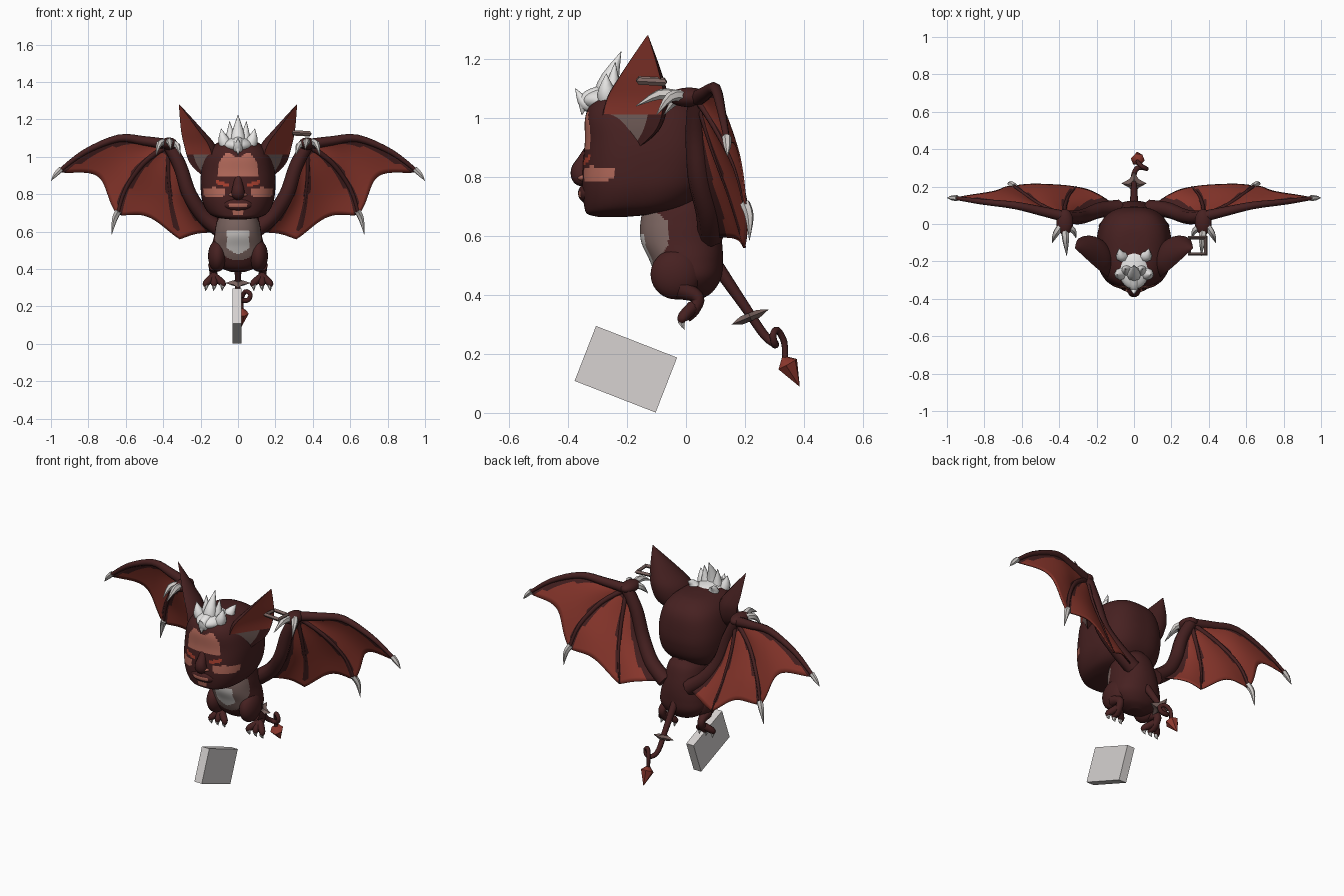
import bpy, bmesh, math
from mathutils import Vector, Matrix

cube = bpy.data.objects.get("Cube")
if cube:
    bpy.data.objects.remove(cube, do_unlink=True)


def colour(name, *rgb):
    m = bpy.data.materials.new(name)
    m.use_nodes = True
    m.diffuse_color = (*rgb, 1)
    m.node_tree.nodes["Principled BSDF"].inputs["Base Color"].default_value = (*rgb, 1)
    return m


HIDE = colour("dark maroon hide", .062, .015, .015)
RED = colour("red membrane", .27, .04, .027)
PINK = colour("pink skin", .46, .145, .105)
BROWN = colour("grey brown skin", .2, .13, .118)
BONE = colour("pale bone", .62, .59, .57)
WHITE = colour("white hair", .82, .81, .8)
EYE = colour("eye red", .4, .05, .028)
GREY = colour("block grey", .68, .65, .64)


def finish(name, bm, mats, rule=None, mirror=False, thick=0, angle=50):
    """Turn a bmesh into a shaded object; rule(centre, normal) picks the material."""
    bmesh.ops.recalc_face_normals(bm, faces=bm.faces)
    if rule:
        for f in bm.faces:
            f.material_index = rule(f.calc_center_median(), f.normal)
    me = bpy.data.meshes.new(name)
    bm.to_mesh(me)
    bm.free()
    for m in mats:
        me.materials.append(m)
    ob = bpy.data.objects.new(name, me)
    bpy.context.collection.objects.link(ob)
    if thick:
        ob.modifiers.new("thickness", 'SOLIDIFY').thickness = thick
    if mirror:
        ob.modifiers.new("mirror", 'MIRROR').use_mirror_merge = False
    bpy.ops.object.select_all(action='DESELECT')
    ob.select_set(True)
    bpy.context.view_layer.objects.active = ob
    bpy.ops.object.shade_smooth_by_angle(angle=math.radians(angle))


def smooth(pts, n):
    """Catmull-Rom resampling of tuples of any length."""
    p = [pts[0]] + list(pts) + [pts[-1]]
    out = []
    for i in range(1, len(p) - 2):
        for k in range(n):
            t = k / n
            out.append(tuple(b + t * ((c - a) + t * (2*a - 5*b + 4*c - d + t * (3*b - a - 3*c + d))) / 2
                             for a, b, c, d in zip(*p[i - 1:i + 3])))
    return out + [tuple(pts[-1])]


def skin(bm, rings, closed=True, index=None):
    """Bridge rows of points; closed rows also get end caps."""
    rows = [[bm.verts.new(p) for p in r] for r in rings]
    n = len(rows[0])
    for i in range(len(rows) - 1):
        for j in range(n if closed else n - 1):
            k = (j + 1) % n
            f = bm.faces.new((rows[i][j], rows[i][k], rows[i + 1][k], rows[i + 1][j]))
            if index:
                f.material_index = index(i, j)
    if closed:
        bm.faces.new(rows[0])
        bm.faces.new(rows[-1])


def tube(bm, pts, n=4, sides=8):
    """Tapered tube through (x, y, z, radius) points."""
    pts = smooth(pts, n)
    pos = [Vector(p[:3]) for p in pts]
    rings, last, side = [], None, None
    for i, p in enumerate(pos):
        t = (pos[min(i + 1, len(pos) - 1)] - pos[max(i - 1, 0)]).normalized()
        if side is None:
            side = t.orthogonal().normalized()
        else:
            side = last.rotation_difference(t) @ side
        up, r, last = t.cross(side), max(pts[i][3], .001), t
        angs = [math.tau * k / sides for k in range(sides)]
        rings.append([p + r * (side * math.cos(a) + up * math.sin(a)) for a in angs])
    skin(bm, rings)


def tubes(name, paths, mat, mirror=False, n=4, sides=8):
    bm = bmesh.new()
    for p in paths:
        tube(bm, p, n, sides)
    finish(name, bm, [mat], mirror=mirror)


def lathe(name, profile, mats, rule, e, n=9, sides=120):
    """Stack of rounded sections given as (z, half width, front y, back y)."""
    rings = []
    for z, w, yf, yb in smooth(profile, n):
        ring = []
        for k in range(sides):
            c, s = math.cos(math.tau * k / sides), math.sin(math.tau * k / sides)
            x, y = (math.copysign(abs(v) ** (2 / e), v) for v in (c, s))
            ring.append((w * x, (yf + yb) / 2 + (yb - yf) / 2 * y, z))
        rings.append(ring)
    bm = bmesh.new()
    skin(bm, rings)
    finish(name, bm, mats, rule)


def blob(name, centre, size, mats, rule=None, mirror=False):
    bm = bmesh.new()
    bmesh.ops.create_uvsphere(bm, u_segments=28, v_segments=18, radius=1,
                              matrix=Matrix.Translation(centre) @ Matrix.Diagonal((*size, 1)))
    finish(name, bm, mats, rule, mirror)


# Head with painted forehead, eyes, cheeks and chin
def face_paint(c, n):
    x, u = abs(c.x), abs(c.x) - .085
    if c.y > -.17:
        return 0
    if abs(u) < .034 and abs(c.z - .857 - .3 * u) < .01:
        return 2
    if x < .105 and .893 < c.z < 1.02 - 6 * max(0, x - .06) ** 1.5 and c.z < .995 + x * .6:
        return 1
    if .07 < x < .185 and .785 + .1 * abs(x - .13) < c.z < .838 - .2 * abs(x - .13):
        return 1
    return int(x < .028 and .69 < c.z < .715)


lathe("head", [(.665, .04, -.30, -.2), (.675, .11, -.335, -.1), (.70, .158, -.345, .0),
               (.76, .19, -.352, .065), (.84, .2, -.35, .09), (.92, .197, -.343, .09),
               (1.0, .178, -.342, .075), (1.05, .145, -.32, .04), (1.083, .09, -.27, -.02),
               (1.093, .02, -.18, -.1)], [HIDE, PINK, EYE], face_paint, 2.6)
tubes("nose_bridge", [[(0, -.32, .9, .02), (0, -.343, .855, .026), (0, -.357, .822, .034),
                       (0, -.35, .8, .036), (0, -.33, .785, .02)]], HIDE, sides=12)
blob("nose_underside", (0, -.34, .797), (.052, .034, .015), [PINK])
blob("muzzle", (0, -.33, .745), (.08, .036, .036), [HIDE, PINK],
     lambda c, n: int(.735 < c.z < .75 and abs(c.x) < .05))

# Cupped ears: dark backs, red hollows, grey lobes
along, out = Vector((.56, .83, 0)), Vector((.83, -.56, 0))
rings = []
for x, y, z, w in smooth([(.165, -.2, .895, .04), (.195, -.19, .965, .11), (.222, -.173, 1.06, .118),
                          (.262, -.155, 1.15, .078), (.315, -.13, 1.28, .002)], 6):
    ring = []
    for k in range(24):
        c, s = math.cos(math.tau * k / 24), math.sin(math.tau * k / 24)
        ring.append(Vector((x, y, z)) + w * (along * c + out * (-.04 * s if s > 0 else .8 * s)))
    rings.append(ring)


def ear_paint(i, j):
    if not 0 < j < 11 or i < 2:
        return 0
    if i < 9:
        return 2 if 3 < j < 11 else 0
    return 1


bm = bmesh.new()
skin(bm, rings, index=ear_paint)
finish("ears", bm, [HIDE, RED, BROWN], mirror=True)

# Square earring on the left ear
bpy.ops.mesh.primitive_torus_add(major_segments=4, minor_segments=4, major_radius=.062, minor_radius=.012,
                                 location=(.34, -.117, 1.125), rotation=(0, .08, math.pi / 4))
bpy.context.object.name = "earring"
bpy.context.object.data.materials.append(BROWN)

# Tuft of hair
blob("hair_base", (0, -.235, 1.06), (.085, .115, .045), [WHITE])
locks = [[(0, -.26, 1.04, .04), (0, -.265, 1.11, .038), (0, -.22, 1.225, .001)],
         [(0, -.29, 1.05, .035), (0, -.34, 1.05, .025), (0, -.375, 1.1, .001)],
         [(0, -.29, 1.08, .03), (0, -.34, 1.06, .024), (0, -.353, 1.01, .001)]]
for s in (-1, 1):
    for x, y, z in ((.045, -.24, 1.19), (.09, -.27, 1.15), (.08, -.13, 1.125)):
        by = -.235 + (y + .235) * .7
        locks.append([(s * x * .6, by, 1.04, .035), (s * x * .85, by - .01, 1.09, .03), (s * x, y, z, .001)])
tubes("hair_spikes", locks, WHITE, n=4)


# Torso with pale belly
def belly(c, n):
    if c.y > -.06 or (c.x / .125) ** 2 + ((c.z - .585) / .14) ** 2 > 1:
        return 0
    return 2 if abs(c.x) < .06 and .475 + abs(c.x) * .6 < c.z < .605 else 1


lathe("torso", [(.385, .04, -.03, .05), (.41, .1, -.07, .09), (.46, .14, -.1, .12), (.52, .14, -.125, .125),
                (.58, .127, -.152, .122), (.64, .117, -.155, .11), (.70, .1, -.14, .09), (.74, .06, -.1, .06)],
      [HIDE, BROWN, BONE], belly, 2.2)

# Legs, toes and claws
blob("thighs", (.11, -.035, .47), (.05, .085, .085), [HIDE], mirror=True)
tubes("shins", [[(.125, -.02, .42, .035), (.132, .04, .392, .022), (.13, .025, .35, .022), (.128, 0, .325, .02)]],
      HIDE, True)
toes, claws = [], []
for x in (.083, .128, .17):
    mid = (x, -.01, .325)
    toes.append([(.13, .025, .36, .022), (*mid, .019), (x, -.014, .31, .012)])
    claws.append([(*mid, .012), (x, -.016, .308, .012), (x * 1.02, -.005, .283, .001)])
tubes("toes", toes, HIDE, True, 3)
tubes("toe_claws", claws, BONE, True, 2, 6)

# Wings: bones fan out from the wrist, membrane lofts between them
wrist = (.37, .04, 1.065)
bones = [[wrist, (.5, .07, 1.085), (.64, .1, 1.098), (.82, .12, 1.025), (.96, .14, .92)],
         [wrist, (.5, .1, .97), (.6, .17, .83), (.645, .205, .69)],
         [wrist, (.37, .09, .9), (.35, .15, .73), (.31, .2, .56)],
         [wrist, (.31, .035, .95), (.26, .045, .8), (.18, .075, .68), (.08, .085, .6)]]
ROWS, COLS = 18, 16


def at(path, t):
    fine = smooth(path, 12)
    f = t * (len(fine) - 1)
    i = min(int(f), len(fine) - 2)
    return Vector(fine[i]).lerp(Vector(fine[i + 1]), f - i)


bm = bmesh.new()
for a, b, dip, rim in zip(bones, bones[1:], (.2, .14, .05), (.06, .02, .3)):
    sheet = []
    for i in range(ROWS + 1):
        row = []
        for j in range(COLS + 1):
            s = j / COLS
            bow = math.sin(math.pi * s)
            t = i / ROWS * (1 - dip * bow)
            row.append(at(a, t).lerp(at(b, t), s) + Vector((0, .03 * bow * t, 0)))
        sheet.append(row)

    def border(i, j):
        t, s = i / ROWS, (j + .5) / COLS
        outer = 1 - s if a is bones[2] else s
        return 0 if t < .15 or outer < rim + .22 * (1 - t) or min(s, 1 - s) < .2 * (1 - t) else 1
    skin(bm, sheet, False, border)
bmesh.ops.remove_doubles(bm, verts=bm.verts, dist=.0005)
finish("wing_membranes", bm, [HIDE, RED], mirror=True, thick=.006)

for name, path, r0, r1 in zip(("wing_leading_edges", "wing_middle_fingers", "wing_inner_fingers", "wing_arms"),
                              bones, (.03, .016, .014, .034), (.01, .009, .004, .045)):
    last = len(path) - 1
    tubes(name, [[(*p, r0 + (r1 - r0) * i / last) for i, p in enumerate(path)]], HIDE, True)
blob("wing_knuckles", (.37, .01, 1.07), (.045, .07, .033), [HIDE], mirror=True)
tubes("wing_claws", [[(.945, .138, .935, .016), (.975, .14, .905, .013), (.999, .14, .872, .001)],
                     [(.638, .2, .71, .018), (.66, .215, .665, .015), (.675, .215, .585, .001)],
                     [(.37, -.03, 1.075, .02), (.365, -.09, 1.08, .018), (.36, -.17, 1.04, .001)],
                     [(.39, -.01, 1.075, .02), (.42, -.055, 1.07, .017), (.437, -.1, 1.01, .001)],
                     [(.36, -.01, 1.07, .02), (.325, -.035, 1.06, .017), (.31, -.075, 1.01, .001)]],
      BONE, True, 3, 6)

# Tail with a curl, a spiked collar and a spade tip
tubes("tail", [[(0, .09, .52, .024), (0, .2, .36, .017), (0, .265, .265, .015), (.02, .3, .235, .014),
                (.055, .3, .235, .013), (.066, .295, .265, .012), (.04, .31, .28, .012),
                (.02, .333, .24, .011), (.02, .336, .175, .01)]], HIDE)
tubes("tail_spade", [[(.02, .33, .19, .006), (.02, .345, .165, .038), (.017, .385, .09, .001)]], RED, n=1, sides=6)
tilt = Matrix.Translation((0, .217, .325)) @ Matrix.Rotation(math.radians(22), 4, 'X')
rings = []
for h, f in ((-.014, .45), (0, 1), (.014, .45)):
    ring = []
    for k in range(8):
        r = f * (.035 if k % 2 else .068)
        ring.append(tilt @ Vector((r * math.cos(math.tau * k / 8), r * math.sin(math.tau * k / 8), h)))
    rings.append(ring)
bm = bmesh.new()
skin(bm, rings)
finish("tail_collar", bm, [BROWN], angle=20)

# Slanted block below the figure
bm = bmesh.new()
bmesh.ops.create_cube(bm, size=1, matrix=Matrix.Translation((-.005, -.204, .148))
                      @ Matrix.Rotation(math.radians(-21.3), 4, 'X') @ Matrix.Diagonal((.05, .295, .2, 1)))
finish("slanted_block", bm, [GREY], angle=20)
